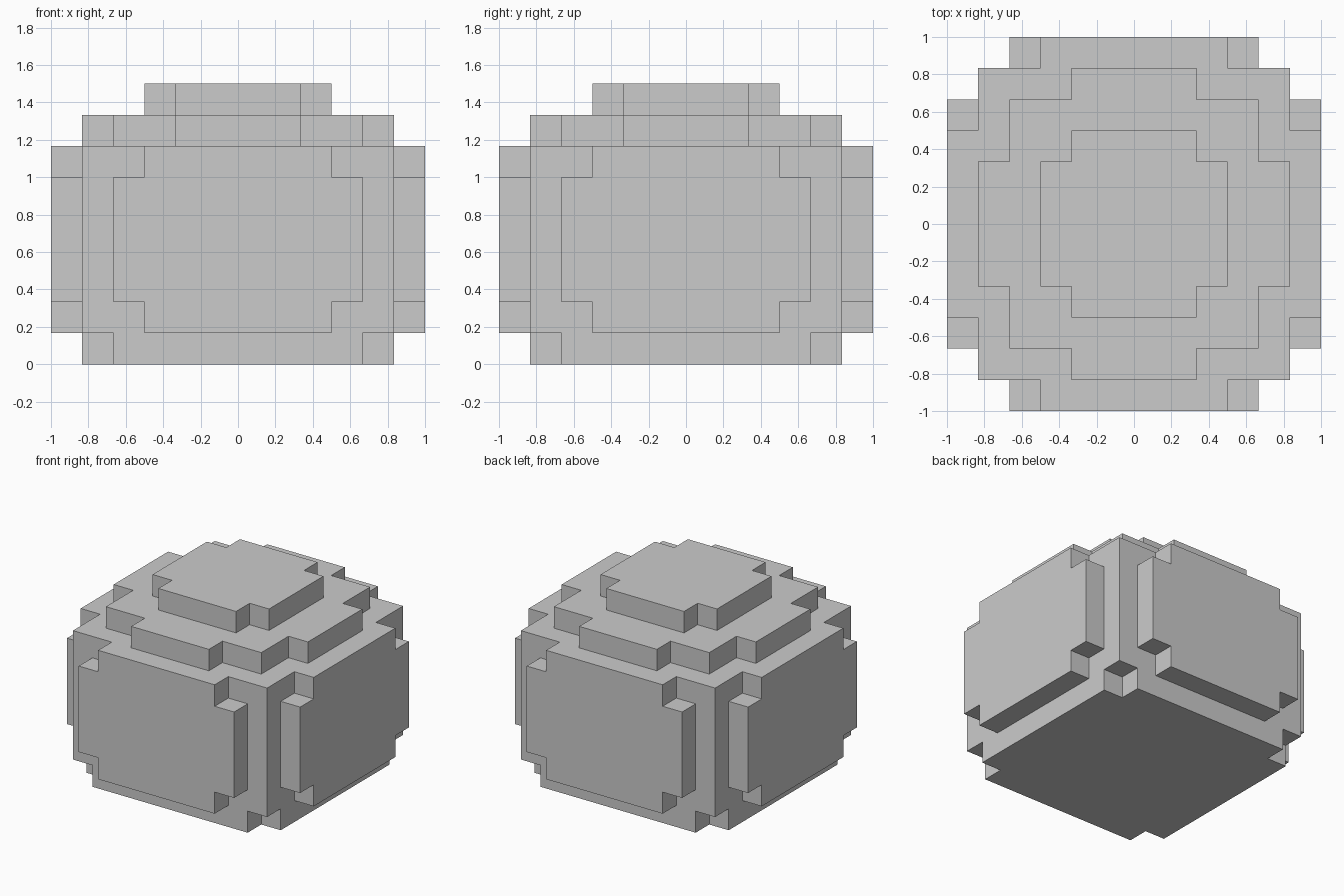
import bpy, bmesh
from math import pi
from mathutils import Matrix

if "Cube" in bpy.data.objects:
    bpy.data.objects.remove(bpy.data.objects["Cube"])

U = 1 / 6  # one block step


def stepped_slab(name, quarter, z0, z1, matrix=Matrix()):
    """Extrude an outline mirrored from its first-quadrant corners (in block steps)."""
    q = quarter
    outline = q + [(-x, y) for x, y in reversed(q)]
    outline += [(-x, -y) for x, y in q] + [(x, -y) for x, y in reversed(q)]
    bm = bmesh.new()
    base = bm.faces.new([bm.verts.new((x * U, y * U, z0 * U)) for x, y in outline])
    top = bmesh.ops.extrude_face_region(bm, geom=[base], use_keep_orig=True)["geom"]
    moved = [v for v in top if isinstance(v, bmesh.types.BMVert)]
    bmesh.ops.translate(bm, verts=moved, vec=(0, 0, (z1 - z0) * U))
    bmesh.ops.transform(bm, matrix=matrix, verts=bm.verts)
    bmesh.ops.recalc_face_normals(bm, faces=bm.faces)
    mesh = bpy.data.meshes.new(name)
    bm.to_mesh(mesh)
    bm.free()
    obj = bpy.data.objects.new(name, mesh)
    bpy.context.collection.objects.link(obj)
    return obj


# Base layer with notched corners, then the square main block
stepped_slab("base", [(5, 4), (4, 4), (4, 5)], 0, 1)
stepped_slab("body", [(5, 5)], 1, 7)

# Two stepped layers of the rounded top
stepped_slab("upper_tier", [(5, 2), (4, 2), (4, 4), (2, 4), (2, 5)], 7, 8)
stepped_slab("top_cap", [(3, 2), (2, 2), (2, 3)], 8, 9)

# Raised panel with notched corners on each of the four sides
stand_up = Matrix.Translation((0, 0, 4 * U)) @ Matrix.Rotation(pi / 2, 4, 'X')
for i, side in enumerate(("front", "right", "back", "left")):
    turn = Matrix.Rotation(i * pi / 2, 4, 'Z')
    stepped_slab(side + "_panel", [(4, 2), (3, 2), (3, 3)], 5, 6, turn @ stand_up)
